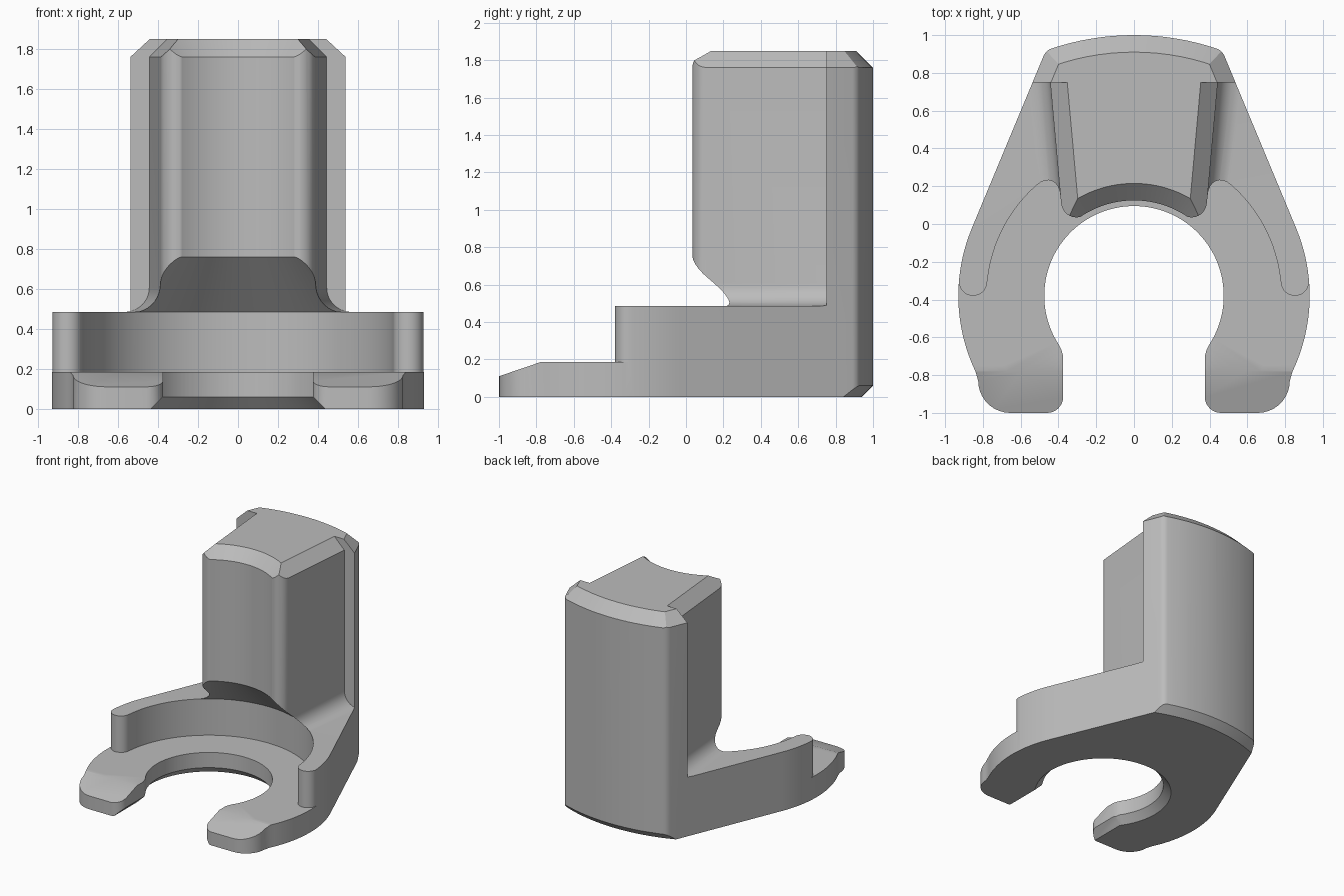
import bpy, bmesh
from math import sin, cos, radians, pi
from mathutils import Vector, Matrix

cube = bpy.data.objects.get("Cube")
if cube:
    bpy.data.objects.remove(cube, do_unlink=True)

AXIS = -0.38                       # y of the ring centre
TOP, CHAMFER_Z = 1.85, 1.76
LEDGE, FLOOR = 0.485, 0.185
SIDE_ANGLE = 22.6                  # direction the tapered flank faces


def arc(cx, cy, r, a0, a1, n):
    steps = [radians(a0 + (a1 - a0) * i / n) for i in range(n + 1)]
    return [(cx + r * cos(a), cy + r * sin(a)) for a in steps]


def finish(bm, name):
    bmesh.ops.remove_doubles(bm, verts=bm.verts, dist=1e-5)
    bmesh.ops.recalc_face_normals(bm, faces=bm.faces)
    mesh = bpy.data.meshes.new(name)
    bm.to_mesh(mesh)
    bm.free()
    obj = bpy.data.objects.new(name, mesh)
    bpy.context.collection.objects.link(obj)
    return obj


def prism(name, points, sweep, mirror=False):
    """Sweep a closed 3D outline along a vector, optionally on both sides."""
    bm = bmesh.new()
    for sx in ((1, -1) if mirror else (1,)):
        flip = Vector((sx, 1, 1))
        a = [bm.verts.new(Vector(p) * flip) for p in points]
        b = [bm.verts.new((Vector(p) + Vector(sweep)) * flip) for p in points]
        bm.faces.new(a)
        bm.faces.new(b[::-1])
        for i in range(len(a)):
            j = (i + 1) % len(a)
            bm.faces.new((a[i], b[i], b[j], a[j]))
    return finish(bm, name)


def lathe(name, profile, closed=False):
    """Revolve (radius, z) points about the ring axis."""
    bm = bmesh.new()
    vs = [bm.verts.new((r, AXIS, z)) for r, z in profile]
    edges = [bm.edges.new(pair) for pair in zip(vs, vs[1:])]
    if closed:
        edges.append(bm.edges.new((vs[-1], vs[0])))
    bmesh.ops.spin(bm, geom=vs + edges, cent=(0, AXIS, 0), axis=(0, 0, 1),
                   angle=2 * pi, steps=128, use_merge=True)
    return finish(bm, name)


def flat(points, z):
    return [(x, y, z) for x, y in points]


# Full-height blank in the plan outline of the horseshoe
back_end = 71.56
half = (arc(0, AXIS, 1.38, 90, back_end, 8)[1:]
        + arc(.414, .863, .07, back_end, SIDE_ANGLE, 6)[1:]
        + arc(0, AXIS, .93, SIDE_ANGLE, -25.5, 20)
        + arc(.655, -.83, .17, 0, -90, 9)
        + arc(.46, -.915, .085, -90, -180, 8)
        + [(.375, -.70), (.383, -.67)]
        + arc(0, AXIS, .475, -34, 90, 40)[:-1])
outline = ([(0, 1.0)] + half + [(0, AXIS + .475)]
           + [(-x, y) for x, y in reversed(half)])
body = prism("horseshoe_bracket", flat(outline, 0), (0, 0, TOP))

cutters = []

# Space beside the post: root fillet, flank and top chamfer in one section
back_y, front_y, lean = .75, -1.1, .09
root = .12
section = [(-.19, 1.95), (0, CHAMFER_Z)]
section += arc(root, LEDGE + root, root, 180, 270, 8)
section += [(1, LEDGE), (1, 1.95)]
flank_x = .385 + (back_y - .1) * lean
run = front_y - back_y
cutters.append(prism("flank_cutter",
                     [(flank_x + x, back_y, z) for x, z in section],
                     (run * lean, run, 0), True))

# Round recess, conical undercut, concave post front and its top chamfer
cutters.append(lathe("recess_cutter", [
    (0, FLOOR), (.78, FLOOR), (.78, LEDGE), (.505, .76),
    (.505, CHAMFER_Z), (.705, CHAMFER_Z + .2), (0, CHAMFER_Z + .2)]))

# Rounded front corners of the post
corner = arc(.305, .115, .08, -5, -121.6, 10)
corner += [(.2, -.05), (.47, -.05), (.47, corner[0][1])]
cutters.append(prism("corner_cutter", flat(corner, .62), (0, 0, 1.5), True))

# Open front above the arms, leaving rounded wall ends
wall_end = [(.3, -1.1), (1.1, -1.1), (1.1, -.305)]
wall_end += arc(.852, -.305, .075, 0, -180, 14) + [(.3, -.305)]
cutters.append(prism("wall_end_cutter", flat(wall_end, FLOOR), (0, 0, 2), True))

# Sloped arm tips
slope = [(-.75, .195), (-1.1, .076), (-1.1, .4), (-.75, .4)]
cutters.append(prism("tip_cutter", [(-1.2, y, z) for y, z in slope], (2.4, 0, 0)))

# Chamfers on the curved back, top and bottom
cutters.append(lathe("back_top_cutter", [
    (1.42, 1.72), (1.24, 1.9), (1.6, 1.9), (1.6, 1.72)], True))
cutters.append(lathe("back_bottom_cutter", [
    (1.42, .1), (1.22, -.1), (1.6, -.1), (1.6, .1)], True))

# Top chamfers on the tapered flanks
turn = Matrix.Rotation(radians(SIDE_ANGLE), 3, 'Z')
wedge = [(.97, 1.72), (.79, 1.9), (1.2, 1.9), (1.2, 1.72)]
origin = Vector((0, AXIS, 0))
cutters.append(prism("flank_top_cutter",
                     [turn @ Vector((d, .6, z)) + origin for d, z in wedge],
                     turn @ Vector((0, .6, 0)), True))

# Bottom chamfer of the bore and the slot
cutters.append(lathe("bore_cutter", [
    (0, -.1), (.635, -.1), (.435, .1), (0, .1)]))
slot = [(-.535, -.1), (.535, -.1), (.335, .1), (-.335, .1)]
cutters.append(prism("slot_cutter", [(x, -1.1, z) for x, z in slot], (0, .55, 0)))

bpy.ops.object.select_all(action='DESELECT')
bpy.context.view_layer.objects.active = body
body.select_set(True)
for cutter in cutters:
    cutter.hide_render = True
    mod = body.modifiers.new(cutter.name, 'BOOLEAN')
    mod.operation = 'DIFFERENCE'
    mod.solver = 'EXACT'
    mod.object = cutter
    bpy.ops.object.modifier_apply(modifier=mod.name)
    bpy.data.objects.remove(cutter, do_unlink=True)

# Single grey finish
grey = bpy.data.materials.new("plain_grey")
grey.use_nodes = True
colour = (.5, .5, .5, 1)
grey.diffuse_color = colour
grey.node_tree.nodes["Principled BSDF"].inputs["Base Color"].default_value = colour
body.data.materials.clear()
body.data.materials.append(grey)
bpy.ops.object.shade_smooth_by_angle(angle=radians(28))
